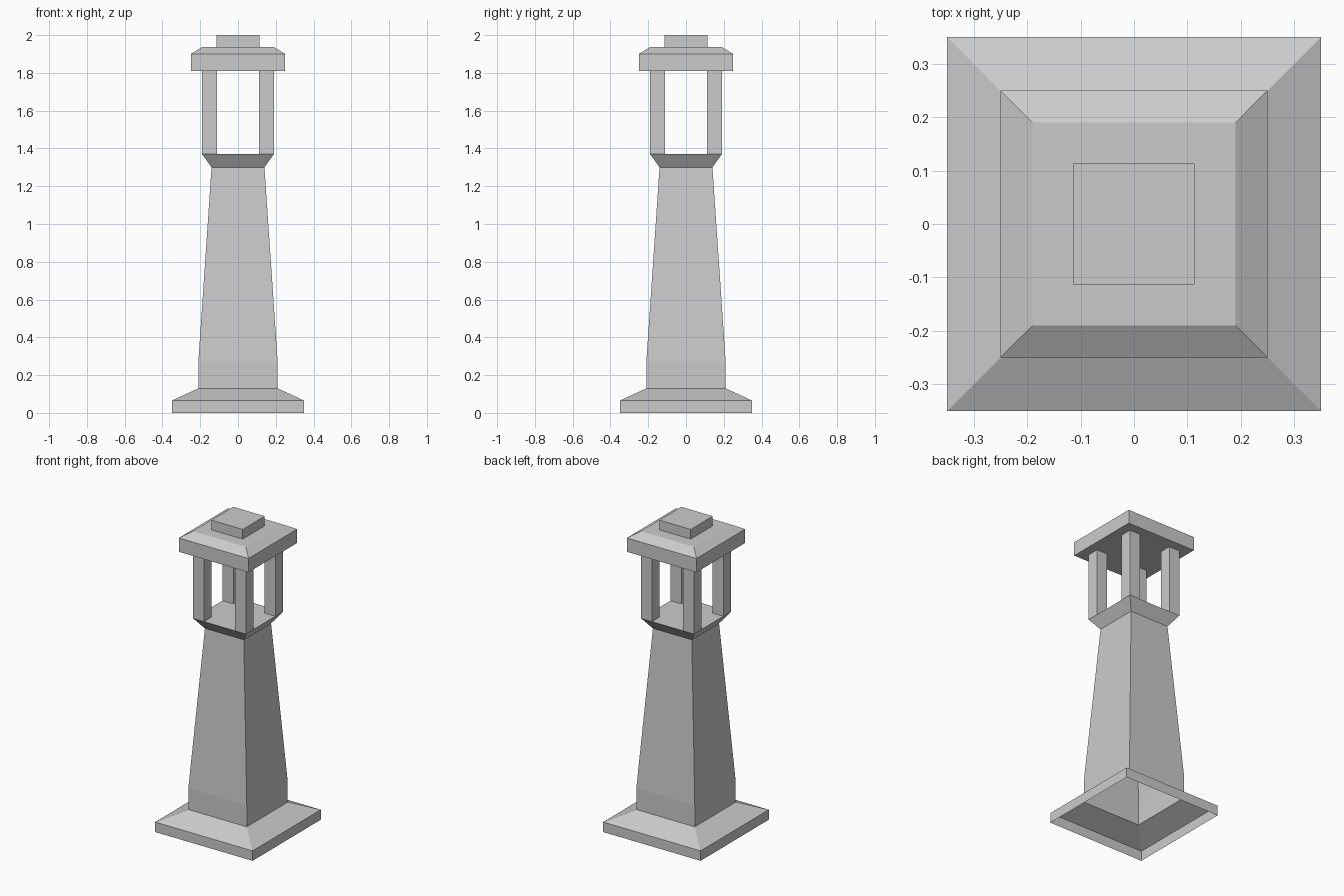
import bpy
import bmesh

if "Cube" in bpy.data.objects:
    bpy.data.objects.remove(bpy.data.objects["Cube"])


def square_stack(name, rings, cx=0, cy=0, bottom=True, top=True):
    """Loft square rings given as (half_width, z)."""
    bm = bmesh.new()
    corners = ((-1, -1), (1, -1), (1, 1), (-1, 1))
    loops = [[bm.verts.new((cx + h * x, cy + h * y, z)) for x, y in corners]
             for h, z in rings]
    for a, b in zip(loops, loops[1:]):
        for i in range(4):
            j = (i + 1) % 4
            bm.faces.new((a[i], a[j], b[j], b[i]))
    if bottom:
        bm.faces.new(loops[0][::-1])
    if top:
        bm.faces.new(loops[-1])
    mesh = bpy.data.meshes.new(name)
    bm.to_mesh(mesh)
    bm.free()
    obj = bpy.data.objects.new(name, mesh)
    bpy.context.collection.objects.link(obj)
    return obj


# Hollow pedestal: plinth, tapered shaft and flared lantern floor, open below
square_stack("pedestal", [(0.35, 0), (0.35, 0.065), (0.21, 0.13), (0.21, 0.27),
                          (0.14, 1.30), (0.19, 1.37)], bottom=False)

# Four corner posts of the lantern
for side_y, label_y in ((-1, "front"), (1, "back")):
    for side_x, label_x in ((-1, "left"), (1, "right")):
        square_stack(f"{label_y}_{label_x}_post", [(0.039, 1.37), (0.039, 1.81)],
                     side_x * 0.151, side_y * 0.151, bottom=False, top=False)

# Roof slab with bevelled top edge
square_stack("roof", [(0.25, 1.81), (0.25, 1.90), (0.19, 1.937)])

# Square cap on the roof
square_stack("roof_cap", [(0.113, 1.937), (0.113, 2.0)], bottom=False)
